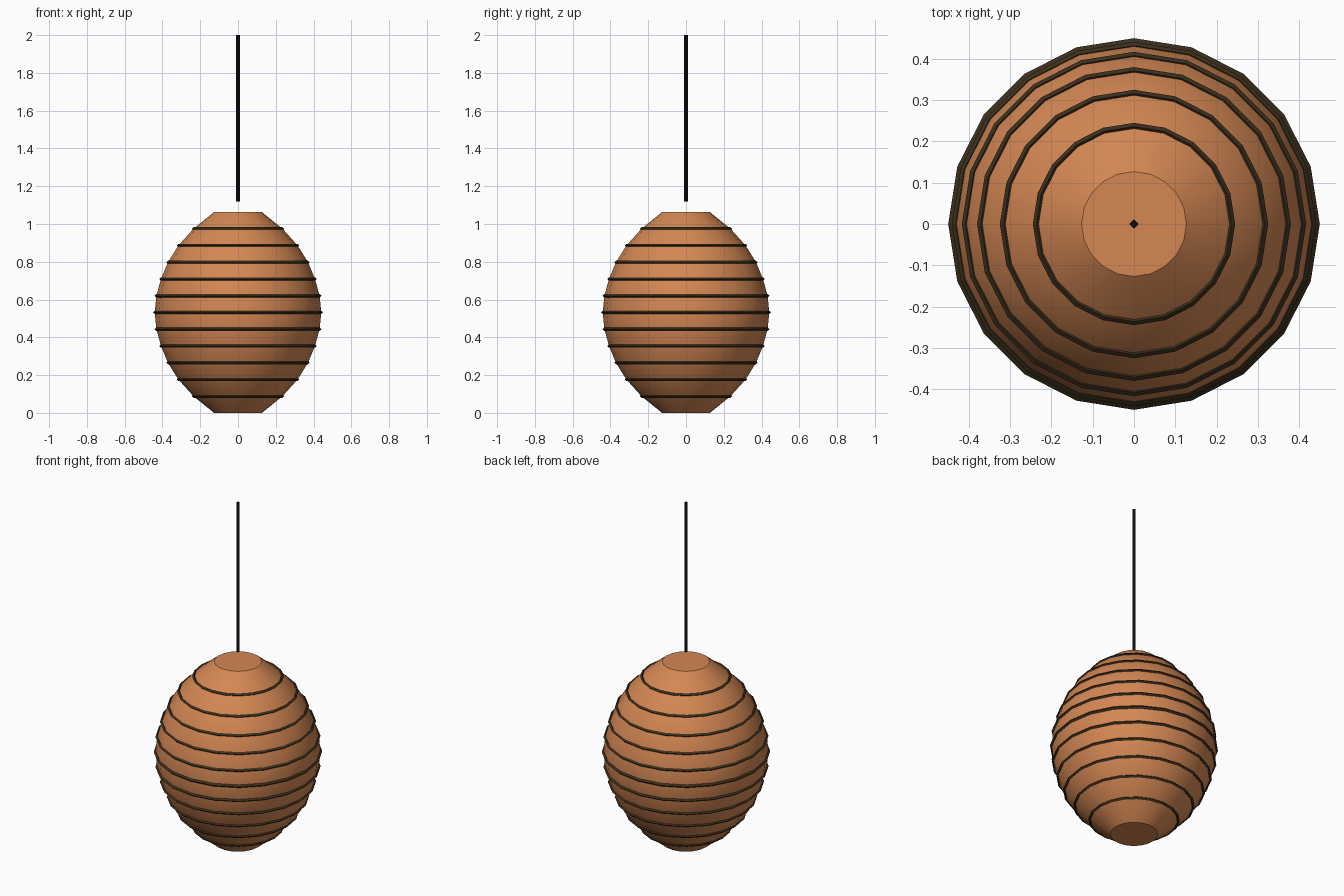
import bpy, bmesh, math

if "Cube" in bpy.data.objects:
    bpy.data.objects.remove(bpy.data.objects["Cube"])

SIDES = 20
STEP = 1.063 / 12
HALF = [0.127, 0.236, 0.316, 0.371, 0.408, 0.432, 0.441]
RADII = HALF + HALF[-2::-1]          # symmetric egg profile
RIB = 0.009


def material(name, rgb):
    m = bpy.data.materials.new(name)
    m.diffuse_color = (*rgb, 1)
    m.use_nodes = True
    m.node_tree.nodes["Principled BSDF"].inputs["Base Color"].default_value = m.diffuse_color
    return m


def make(name, bm, mat):
    bmesh.ops.recalc_face_normals(bm, faces=bm.faces[:])
    me = bpy.data.meshes.new(name)
    bm.to_mesh(me)
    bm.free()
    me.materials.append(mat)
    ob = bpy.data.objects.new(name, me)
    bpy.context.collection.objects.link(ob)
    return ob


def loft(profile, sides, closed=False):
    """Revolve (radius, z) points; join the profile ends or cap them."""
    bm = bmesh.new()
    loops = [[bm.verts.new((r * math.cos(2 * math.pi * i / sides),
                            r * math.sin(2 * math.pi * i / sides), z))
              for i in range(sides)] for r, z in profile]
    pairs = list(zip(loops, loops[1:]))
    if closed:
        pairs.append((loops[-1], loops[0]))
    else:
        bm.faces.new(loops[0])
        bm.faces.new(loops[-1])
    for a, b in pairs:
        for i in range(sides):
            j = (i + 1) % sides
            bm.faces.new((a[i], a[j], b[j], b[i]))
    return bm


paper = material("warm orange paper", (0.66, 0.245, 0.088))
wood = material("dark brown rib", (0.045, 0.029, 0.012))
black = material("black cord", (0.004, 0.004, 0.005))

# Lantern shade, smooth with sharp end caps
shade = make("lantern_shade", loft([(r, k * STEP) for k, r in enumerate(RADII)], SIDES), paper)
bpy.context.view_layer.objects.active = shade
shade.select_set(True)
bpy.ops.object.shade_smooth_by_angle(angle=math.radians(35))
shade.select_set(False)

# Thin ribs around the shade
for k in range(1, 12):
    r, z = RADII[k], k * STEP
    section = [(r + RIB, z), (r, z + RIB), (r - RIB, z), (r, z - RIB)]
    make(f"rib_{k}", loft(section, SIDES, closed=True), wood)

# Hanging cord
make("hanging_cord", loft([(0.011, 1.12), (0.011, 2.0)], 4), black)
